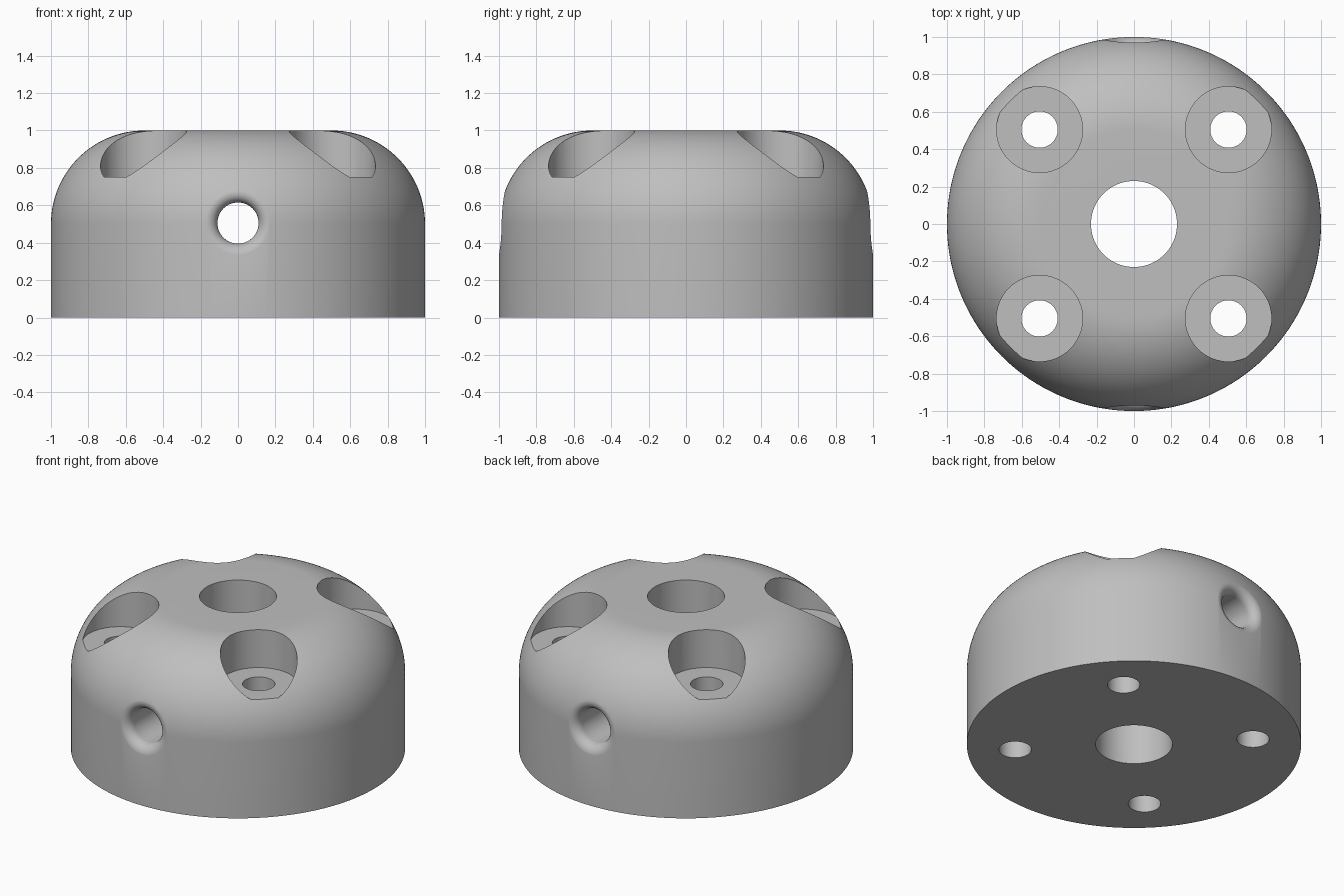
import bpy, bmesh
from math import sin, cos, pi, sqrt

if "Cube" in bpy.data.objects:
    bpy.data.objects.remove(bpy.data.objects["Cube"], do_unlink=True)

ROUND = 0.5          # radius of the rounded shoulder
BORE_R, BORE_Z = 0.11, 0.505
FLARE = 0.07         # rounding of the cross bore mouths
SCREW = 0.505        # screw hole offset in x and y

grey = bpy.data.materials.new("plain grey")
grey.use_nodes = True
colour = (0.52, 0.52, 0.52, 1)
grey.diffuse_color = colour
grey.node_tree.nodes["Principled BSDF"].inputs["Base Color"].default_value = colour


def loft(name, rings):
    """Closed solid through a list of equal rings of points."""
    bm = bmesh.new()
    loops = [[bm.verts.new(p) for p in ring] for ring in rings]
    n = len(loops[0])
    for a, b in zip(loops, loops[1:]):
        for i in range(n):
            j = (i + 1) % n
            bm.faces.new((a[i], a[j], b[j], b[i]))
    bm.faces.new(loops[0])
    bm.faces.new(loops[-1])
    bmesh.ops.recalc_face_normals(bm, faces=bm.faces)
    mesh = bpy.data.meshes.new(name)
    bm.to_mesh(mesh)
    bm.free()
    mesh.materials.append(grey)
    obj = bpy.data.objects.new(name, mesh)
    bpy.context.collection.objects.link(obj)
    return obj


def lathe(name, profile, segments, cx=0, cy=0):
    turns = [2 * pi * i / segments for i in range(segments)]
    return loft(name, [[(cx + r * cos(a), cy + r * sin(a), z) for a in turns]
                       for r, z in profile])


def wall_y(x, z):
    """Distance of the outer wall from the x-z plane."""
    rise = max(0, z - (1 - ROUND))
    radius = 1 - ROUND + sqrt(ROUND ** 2 - rise ** 2)
    return sqrt(radius ** 2 - x ** 2)


# Round body with a rounded shoulder and a flat top
steps = 32
profile = [(1, 0)] + [(1 - ROUND + ROUND * cos(pi / 2 * i / steps),
                       1 - ROUND + ROUND * sin(pi / 2 * i / steps))
                      for i in range(steps + 1)]
body = lathe("domed_body", profile, 256)

# Centre hole and four counterbored screw holes
cutters = [lathe("centre_hole_cutter", [(0.23, -0.2), (0.23, 1.2)], 96)]
for sx in (-1, 1):
    for sy in (-1, 1):
        cutters.append(lathe("screw_hole_cutter",
                             [(0.097, -0.2), (0.097, 0.75), (0.23, 0.75), (0.23, 1.2)],
                             64, sx * SCREW, sy * SCREW))


# Cross bore whose rounded mouths follow the curved wall
def bore_ring(side, r, depth=None):
    ring = []
    for i in range(64):
        a = 2 * pi * i / 64
        x, z = r * cos(a), BORE_Z + r * sin(a)
        ring.append((x, side * (1.2 if depth is None else wall_y(x, z) - depth), z))
    return ring


def mouth(side):
    rings = []
    for i in range(13):
        t = pi / 2 * i / 12
        rings.append(bore_ring(side, BORE_R + FLARE * (1 - cos(t)),
                               FLARE * (1 - sin(t)) - 0.001))
    return rings + [bore_ring(side, BORE_R + FLARE + 0.001)]


cutters.append(loft("cross_bore_cutter", mouth(-1)[::-1] + mouth(1)))

# Cut the holes
bpy.context.view_layer.objects.active = body
body.select_set(True)
for cutter in cutters:
    cutter.hide_render = True
    mod = body.modifiers.new("cut", 'BOOLEAN')
    mod.operation = 'DIFFERENCE'
    mod.solver = 'EXACT'
    mod.object = cutter
    bpy.ops.object.modifier_apply(modifier=mod.name)
    bpy.data.objects.remove(cutter, do_unlink=True)

bpy.ops.object.shade_smooth_by_angle(angle=pi / 6)
